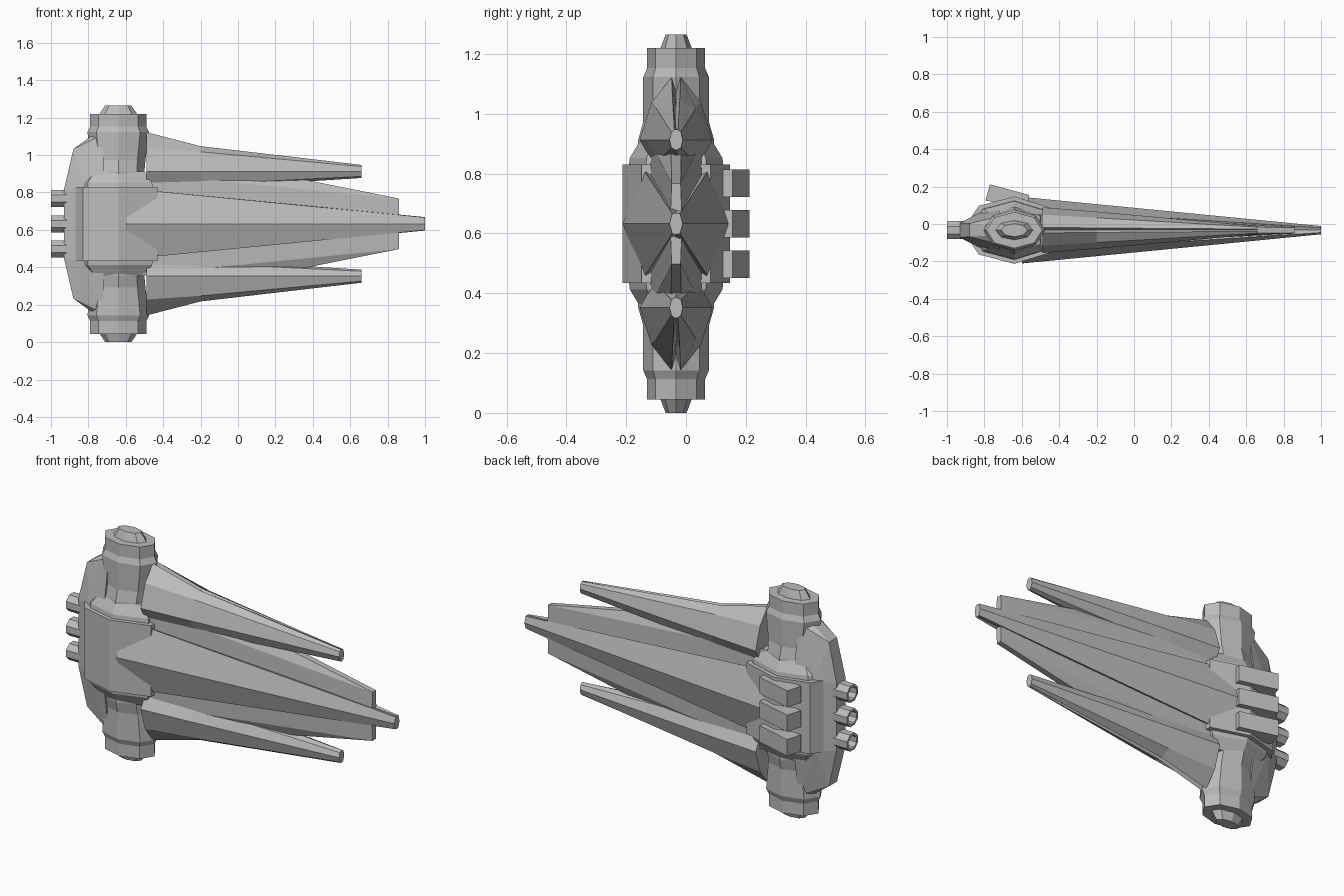
import bpy, bmesh, math

cube = bpy.data.objects.get("Cube")
if cube:
    bpy.data.objects.remove(cube, do_unlink=True)

CX, CY, CZ = -0.64, -0.033, 0.6325   # hull centre

grey = bpy.data.materials.new("hull_grey")
grey.use_nodes = True
grey.diffuse_color = (0.5, 0.5, 0.5, 1)
grey.node_tree.nodes["Principled BSDF"].inputs["Base Color"].default_value = (0.5, 0.5, 0.5, 1)


def finish(name, bm):
    bmesh.ops.recalc_face_normals(bm, faces=bm.faces)
    mesh = bpy.data.meshes.new(name)
    bm.to_mesh(mesh)
    bm.free()
    mesh.materials.append(grey)
    obj = bpy.data.objects.new(name, mesh)
    bpy.context.collection.objects.link(obj)
    return obj


def loft(name, rings, closed=False):
    """Skin a row of equal rings; cap the ends, or join last to first."""
    bm = bmesh.new()
    loops = [[bm.verts.new(p) for p in ring] for ring in rings]
    n = len(loops[0])
    pairs = list(zip(loops, loops[1:]))
    if closed:
        pairs.append((loops[-1], loops[0]))
    else:
        bm.faces.new(loops[0])
        bm.faces.new(loops[-1])
    for a, b in pairs:
        for i in range(n):
            j = (i + 1) % n
            bm.faces.new((a[i], a[j], b[j], b[i]))
    return finish(name, bm)


def hull(name, points):
    bm = bmesh.new()
    for p in points:
        bm.verts.new(p)
    bmesh.ops.convex_hull(bm, input=bm.verts)
    bmesh.ops.dissolve_limit(bm, angle_limit=0.01, verts=bm.verts, edges=bm.edges)
    return finish(name, bm)


def oval(z, rx, ry):
    return [(CX + rx * math.cos(k * math.pi / 4), CY + ry * math.sin(k * math.pi / 4), z)
            for k in range(8)]


def mirrored(half):
    """Close a half outline of (y, z), dropping doubled points on the centre line."""
    return half + [(-y, z) for y, z in reversed(half) if y > 0]


# Upright eight-sided core with stepped ends
top = [(0.28, 0.14, 0.127), (0.34, 0.145, 0.11), (0.49, 0.165, 0.11), (0.52, 0.15, 0.097),
       (0.588, 0.15, 0.097), (0.588, 0.10, 0.052), (0.6325, 0.07, 0.035)]
profile = [(-h, rx, ry) for h, rx, ry in reversed(top)] + top
loft("core", [oval(CZ + h, rx, ry) for h, rx, ry in profile])

# Wide middle block and the sloped collars above and below it
outline = [(-0.89, 0.04), (-0.83, 0.13), (-0.64, 0.18), (-0.43, 0.115)]
plan = outline + [(x, -y) for x, y in reversed(outline)]
loft("middle_block", [[(x, CY + y, CZ + h) for x, y in plan] for h in (-0.1975, 0.1975)])
for side, name in ((1, "upper_collar"), (-1, "lower_collar")):
    rings = []
    for h, s in ((0.19, 0.88), (0.22, 0.86), (0.28, 0.66)):
        rings.append([(CX + (x - CX) * s, CY + y * s, CZ + side * h) for x, y in plan])
    loft(name, rings)

# Long central spike with overhanging edges
base = [(0, 0.13), (0.115, 0.19), (0.178, 0), (0.115, -0.19), (0, -0.13)]
tip = [(0, 0.036), (0.013, 0.034), (0.022, 0), (0.013, -0.034), (0, -0.036)]
loft("central_spike", [[(x, CY + y, CZ + z) for y, z in mirrored(s)]
                       for x, s in ((-0.6, base), (1.0, tip))])

# Upper and lower spikes, each with a grooved ridge
root = [(0, 0.16), (0.015, 0.21), (0.083, 0.125), (0.122, 0), (0.075, -0.08), (0, -0.11)]
middle = [(0, 0.11), (0.012, 0.135), (0.066, 0.105), (0.099, 0), (0.06, -0.07), (0, -0.09)]
end = [(0, 0.035), (0.006, 0.035), (0.016, 0.026), (0.022, 0), (0.016, -0.026), (0, -0.035)]
for side, name in ((1, "upper_spike"), (-1, "lower_spike")):
    stations = [(-0.49, root), (-0.2, middle), (0.66, end)]
    loft(name, [[(x, CY + y, CZ + side * (0.28 + z)) for y, z in mirrored(s)]
                for x, s in stations])

# Tapered web between the spikes
points = []
for x, height, edge, mid in ((-0.6, 0.28, 0.09, 0.1), (0.36, 0.235, 0.017, 0.045),
                             (0.86, 0.135, 0.015, 0.02)):
    for sy in (-1, 1):
        points += [(x, CY + sy * edge, CZ + height), (x, CY + sy * mid, CZ),
                   (x, CY + sy * edge, CZ - height)]
hull("spike_web", points)

# Bevelled rear fin
points = []
for x, height, half in ((-0.93, 0.185, 0.04), (-0.88, 0.4, 0.035), (-0.79, 0.465, 0.03),
                        (-0.72, 0.48, 0.075), (-0.72, 0.25, 0.11), (-0.83, 0.2, 0.09)):
    points += [(x, CY + sy * half, CZ + sz * height) for sy in (-1, 1) for sz in (-1, 1)]
hull("rear_fin", points)

# Three hollow thrusters and three angled pods on the back
pod_plan = [(-0.77, 0.212), (-0.56, 0.155), (-0.57, 0.09), (-0.795, 0.125)]
for i in (-1, 0, 1):
    z = CZ + i * 0.135
    rings = []
    for x, r in ((-0.9, 0.052), (-1.0, 0.052), (-1.0, 0.038), (-0.94, 0.038)):
        rings.append([(x, CY + r * math.cos((k + 0.5) * math.pi / 4),
                       z + r * 0.95 * math.sin((k + 0.5) * math.pi / 4)) for k in range(8)])
    loft(f"thruster_{i + 2}", rings)
    loft(f"back_pod_{i + 2}", [[(x, y, z + h) for x, y in pod_plan] for h in (-0.046, 0.046)])
